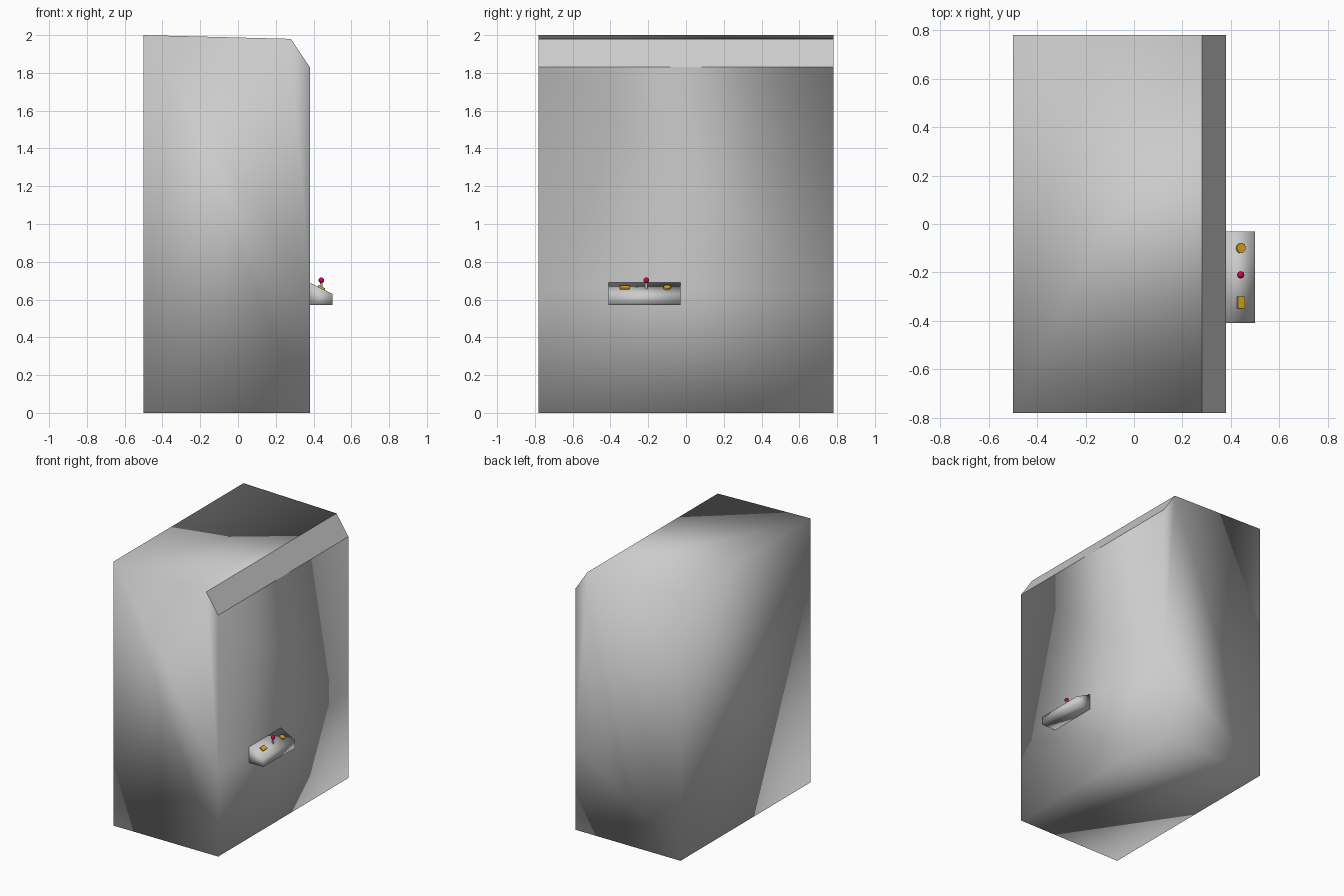
import bpy, bmesh, math

if "Cube" in bpy.data.objects:
    bpy.data.objects.remove(bpy.data.objects["Cube"])

def mat(name, col):
    m = bpy.data.materials.new(name)
    m.diffuse_color = (*col, 1)
    m.use_nodes = True
    m.node_tree.nodes["Principled BSDF"].inputs["Base Color"].default_value = m.diffuse_color
    return m

orange = mat("orange", (0.8, 0.42, 0.02))
red = mat("red", (0.65, 0.0, 0.08))

def extrude_profile(name, profile, y0, y1, flat_segments=()):
    """Extrude an x-z profile along y; smooth except the listed profile segments."""
    bm = bmesh.new()
    a = [bm.verts.new((x, y0, z)) for x, z in profile]
    b = [bm.verts.new((x, y1, z)) for x, z in profile]
    bm.faces.new(a)
    bm.faces.new(b[::-1])
    n = len(profile)
    for i in range(n):
        j = (i + 1) % n
        f = bm.faces.new((a[j], a[i], b[i], b[j]))
        if i in flat_segments:
            for e in f.edges:
                e.smooth = False
    for f in bm.faces:
        f.smooth = True
    bmesh.ops.recalc_face_normals(bm, faces=bm.faces)
    me = bpy.data.meshes.new(name)
    bm.to_mesh(me)
    bm.free()
    ob = bpy.data.objects.new(name, me)
    bpy.context.collection.objects.link(ob)
    return ob

def finish(name, material=None):
    ob = bpy.context.object
    ob.name = name
    if material:
        ob.data.materials.append(material)
    bpy.ops.object.shade_smooth_by_angle()
    return ob

# Cabinet body with a sloped lid and a chamfered upper edge
extrude_profile("cabinet_body",
                [(-0.5, 0), (0.38, 0), (0.38, 0.65), (0.38, 1.83), (0.28, 1.98), (-0.5, 2.0)],
                -0.78, 0.78, flat_segments=(3,))

# Control shelf
extrude_profile("control_shelf",
                [(0.38, 0.57), (0.5, 0.57), (0.5, 0.63), (0.38, 0.69)], -0.41, -0.03)

# Buttons lie on the sloping shelf top
tilt = math.atan2(0.06, 0.12)
bpy.ops.mesh.primitive_cylinder_add(vertices=16, radius=0.02, depth=0.016,
                                    location=(0.44, -0.10, 0.661), rotation=(0, tilt, 0))
finish("round_button", orange)
bpy.ops.mesh.primitive_cube_add(size=1, location=(0.44, -0.325, 0.661), rotation=(0, tilt, 0))
bpy.context.object.scale = (0.032, 0.05, 0.016)
finish("square_button", orange)

# Joystick
bpy.ops.mesh.primitive_cylinder_add(vertices=12, radius=0.007, depth=0.05,
                                    location=(0.441, -0.21, 0.672))
finish("joystick_shaft")
bpy.ops.mesh.primitive_uv_sphere_add(segments=16, ring_count=10, radius=0.015,
                                     location=(0.441, -0.21, 0.702))
finish("joystick_knob", red)
